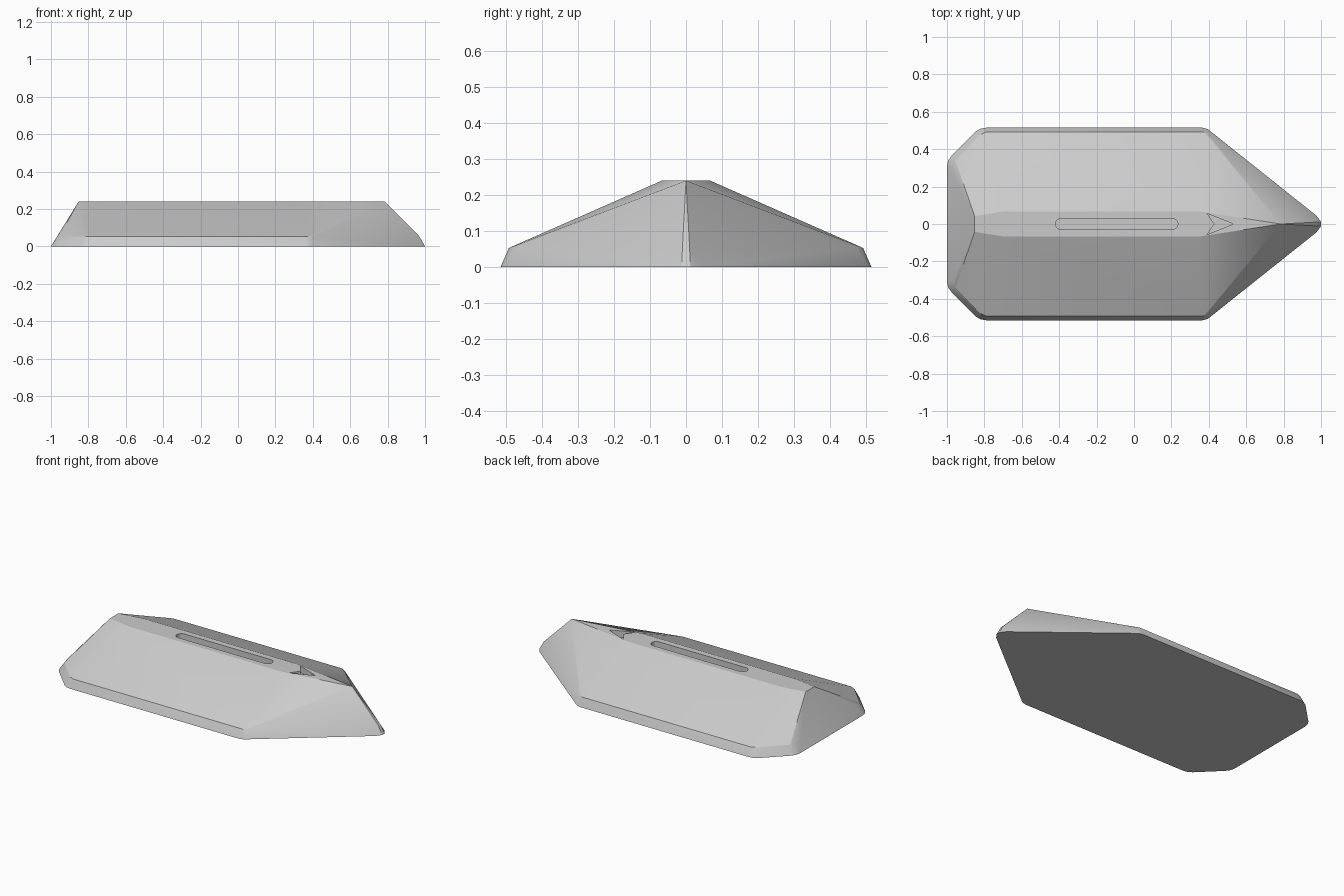
import bpy, bmesh, math

cube = bpy.data.objects.get("Cube")
if cube:
    bpy.data.objects.remove(cube, do_unlink=True)

TOP, SHOULDER = 0.24, 0.053

grey = bpy.data.materials.new("light_grey")
grey.use_nodes = True
colour = (0.6, 0.6, 0.6, 1)
grey.diffuse_color = colour
grey.node_tree.nodes["Principled BSDF"].inputs["Base Color"].default_value = colour


def add_object(name, bm):
    bmesh.ops.recalc_face_normals(bm, faces=bm.faces)
    mesh = bpy.data.meshes.new(name)
    bm.to_mesh(mesh)
    bm.free()
    mesh.materials.append(grey)
    obj = bpy.data.objects.new(name, mesh)
    bpy.context.collection.objects.link(obj)
    return obj


def recess(body, name, outline, depth):
    """Sink a flat outline into the top of the body."""
    bm = bmesh.new()
    face = bm.faces.new([bm.verts.new((x, y, TOP - depth)) for x, y in outline])
    moved = bmesh.ops.extrude_face_region(bm, geom=[face])["geom"]
    verts = [v for v in moved if isinstance(v, bmesh.types.BMVert)]
    bmesh.ops.translate(bm, verts=verts, vec=(0, 0, depth + 0.1))
    cutter = add_object(name, bm)
    cutter.hide_render = True
    cutter.hide_viewport = True
    cut = body.modifiers.new(name, "BOOLEAN")
    cut.operation = "DIFFERENCE"
    cut.solver = "EXACT"
    cut.object = cutter


# Half outlines of the base, shoulder and ridge, nose to tail
base = [(1, 0.012), (0.975, 0.045), (0.42, 0.487), (0.395, 0.507), (0.365, 0.515),
        (-0.79, 0.515), (-0.82, 0.51), (-0.845, 0.495), (-0.975, 0.365),
        (-0.993, 0.34), (-1, 0.31)]
shoulder = [(0.97, 0.01), (0.4, 0.475), (0.37, 0.492), (-0.79, 0.492),
            (-0.825, 0.475), (-0.955, 0.34), (-0.967, 0.3)]
ridge = [(0.785, 0), (0.35, 0.067), (-0.7, 0.067), (-0.852, 0.042)]

# Faceted body
bm = bmesh.new()
for outline, z in ((base, 0), (shoulder, SHOULDER), (ridge, TOP)):
    for x, y in outline:
        for side in (1, -1):
            bm.verts.new((x, side * y, z))
bmesh.ops.remove_doubles(bm, verts=bm.verts, dist=0.001)
bmesh.ops.convex_hull(bm, input=bm.verts)
bmesh.ops.dissolve_limit(bm, angle_limit=math.radians(0.5), verts=bm.verts, edges=bm.edges)
body = add_object("faceted_body", bm)

# Rounded slot along the ridge
slot = []
for centre, start in ((0.205, -90), (-0.39, 90)):
    for step in range(9):
        a = math.radians(start + step * 22.5)
        slot.append((centre + 0.03 * math.cos(a), 0.03 * math.sin(a)))
recess(body, "slot_cutter", slot, 0.04)

# Arrowhead pointing to the nose
recess(body, "arrow_cutter", [(0.39, 0.057), (0.43, 0), (0.39, -0.057), (0.53, 0)], 0.04)

# Apply the cuts, then shade
bpy.ops.object.select_all(action="DESELECT")
body.select_set(True)
bpy.context.view_layer.objects.active = body
for name in [m.name for m in body.modifiers]:
    bpy.ops.object.modifier_apply(modifier=name)
for helper in ("slot_cutter", "arrow_cutter"):
    bpy.data.objects.remove(bpy.data.objects[helper], do_unlink=True)
bpy.ops.object.shade_smooth_by_angle(angle=math.radians(20))
